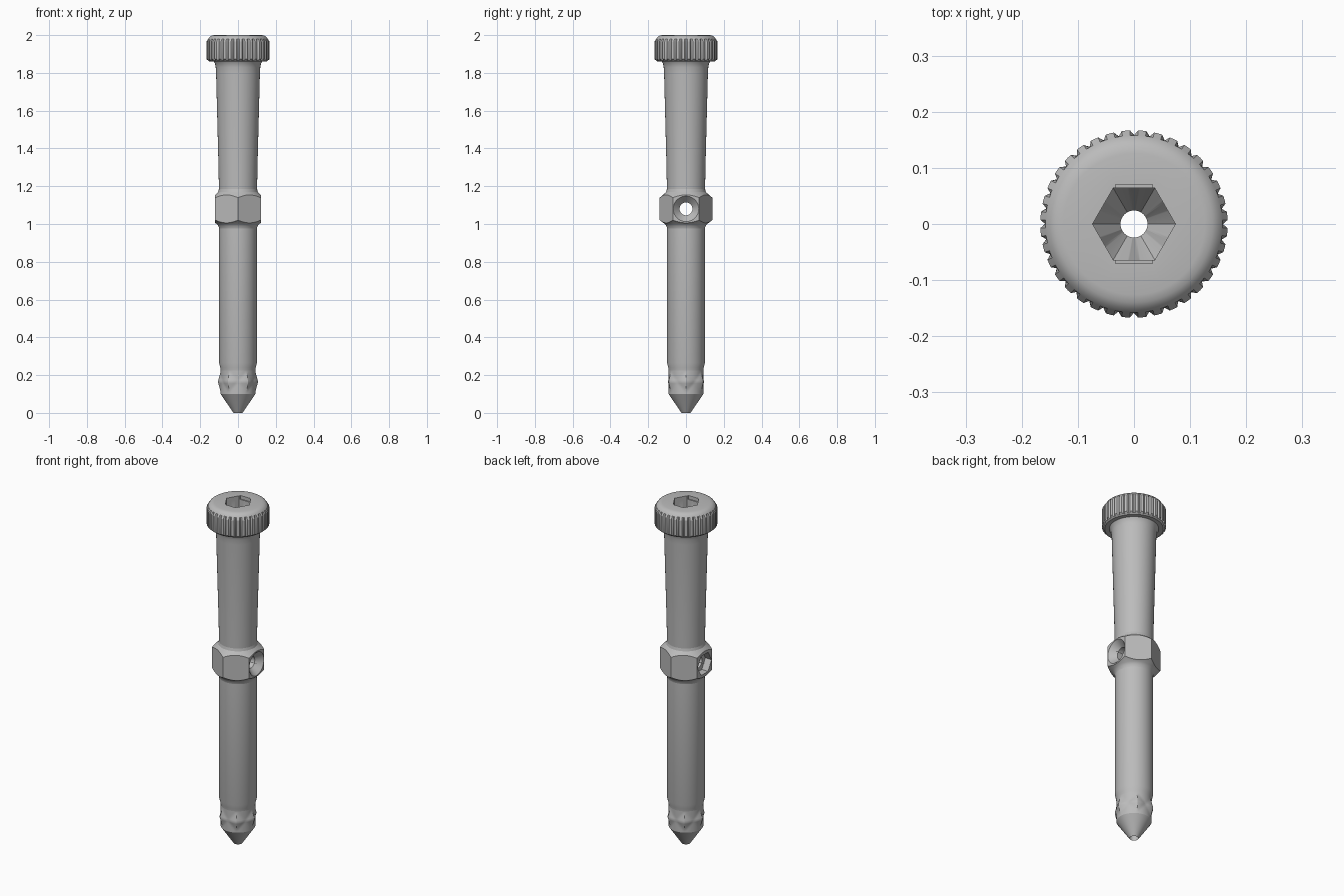
import bpy, bmesh
from math import pi, cos, sin, radians, degrees

cube = bpy.data.objects.get("Cube")
if cube:
    bpy.data.objects.remove(cube)

steel = bpy.data.materials.new("grey steel")
steel.use_nodes = True
steel.diffuse_color = (0.5, 0.5, 0.5, 1)
steel.node_tree.nodes["Principled BSDF"].inputs["Base Color"].default_value = (0.5, 0.5, 0.5, 1)

BORE = 0.024


# Ring shapes: each maps (radius, height, angle in degrees) to (radius, height)
def round_ring(r, z, a):
    return r, z


def hexagon(r, z, a, first=0):
    return r / cos(radians((a - first) % 60 - 30)), z


def collar_ring(r, z, a):
    # corners of the hexagon are chamfered towards the middle height
    rad, _ = hexagon(r, z, a, 30)
    return rad, z + (rad - r) * (0.8 if z < 1.08 else -0.8)


def slotted_hexagon(r, z, a):
    if abs(a % 180 - 90) < 26:
        r += 0.006
    return hexagon(r, z, a)


def knurl(r, z, a):
    return (r - 0.009 if round(a / 2.5) % 4 == 0 else r), z


def studs(r, z, a):
    lift = 1 - abs(z - 0.165) / 0.055 - abs((a + 30) % 60 - 30) / 30
    return r + 0.014 * max(0, lift), z


def lathe(name, profile, segs=72, closed=False):
    """Revolve (radius, height[, ring shape]) points around z."""
    bm = bmesh.new()
    rings = []
    for r, z, *shape in profile:
        ring = []
        for j in range(segs):
            a = 360 * j / segs
            rad, h = (shape[0] if shape else round_ring)(r, z, a)
            ring.append(bm.verts.new((rad * cos(radians(a)), rad * sin(radians(a)), h)))
        rings.append(ring)
    if closed:
        rings.append(rings[0])
    for low, high in zip(rings, rings[1:]):
        for j in range(segs):
            k = (j + 1) % segs
            bm.faces.new((low[j], low[k], high[k], high[j]))
    mesh = bpy.data.meshes.new(name)
    bm.to_mesh(mesh)
    bm.free()
    mesh.materials.append(steel)
    obj = bpy.data.objects.new(name, mesh)
    bpy.context.collection.objects.link(obj)
    return obj


def activate(obj):
    bpy.ops.object.select_all(action='DESELECT')
    obj.select_set(True)
    bpy.context.view_layer.objects.active = obj


# Knurled head with hexagonal socket, funnel and bore
head = lathe("knurled_head", [
    (0.115, 1.86), (0.152, 1.86), (0.159, 1.866),
    (0.167, 1.873, knurl), (0.167, 1.966, knurl),
    (0.158, 1.98), (0.151, 1.99), (0.14, 1.997), (0.126, 2.0),
    (0.064, 2.0, slotted_hexagon), (0.064, 1.98, slotted_hexagon),
    (0.064, 1.98, hexagon), (0.064, 1.9, hexagon),
    (BORE, 1.83), (BORE, 1.17)], segs=144)

# Tapered upper shaft
upper = lathe("upper_shaft", [
    (0.101, 1.18), (0.103, 1.3), (0.116, 1.8), (0.118, 1.83),
    (0.122, 1.85), (0.13, 1.862)])

# Hexagonal collar with a cross hole
collar = lathe("hex_collar", [
    (BORE, 0.975), (0.1, 0.975), (0.103, 0.988), (0.112, 1.0),
    (0.121, 1.006, collar_ring), (0.121, 1.154, collar_ring),
    (0.112, 1.163), (0.105, 1.17), (0.101, 1.185), (BORE, 1.185)], closed=True)

# Cross hole cutter: countersink towards +x, hexagonal nut seat towards -x
cutter = lathe("cross_hole_cutter", [
    (0.001, -0.2), (0.056, -0.2, hexagon), (0.056, -0.08, hexagon),
    (0.034, -0.08), (0.034, 0.085), (0.068, 0.1215),
    (0.068, 0.2), (0.001, 0.2)], closed=True)
bm = bmesh.new()
bm.from_mesh(cutter.data)
bmesh.ops.holes_fill(bm, edges=bm.edges)
for v in bm.verts:
    x, y, z = v.co
    v.co = (z, y, 1.08 - x)
# swap so that the hexagon points along y
for v in bm.verts:
    v.co.y, v.co.z = v.co.z - 1.08, 1.08 + v.co.y
bmesh.ops.recalc_face_normals(bm, faces=bm.faces)
bm.to_mesh(cutter.data)
bm.free()
cutter.hide_render = True
activate(collar)
cut = collar.modifiers.new("cross_hole", 'BOOLEAN')
cut.operation, cut.solver, cut.object = 'DIFFERENCE', 'EXACT', cutter
bpy.ops.object.modifier_apply(modifier=cut.name)
bpy.data.objects.remove(cutter)

# Lower shaft, studded band and pointed tip
lower = lathe("lower_shaft", [(0.092, 0.225), (0.094, 0.24), (0.1, 0.265), (0.1, 0.98)])
band = lathe("studded_band", [(0.092, 0.1)] + [
    (0.092, 0.11 + 0.11 * i / 12, studs) for i in range(13)] + [(0.092, 0.226)])
tip = lathe("pointed_tip", [(BORE, 0.98), (BORE, 0), (0.092, 0.1)])

for part in (head, upper, collar, lower, band, tip):
    activate(part)
    bpy.ops.object.shade_smooth_by_angle(angle=radians(30))
